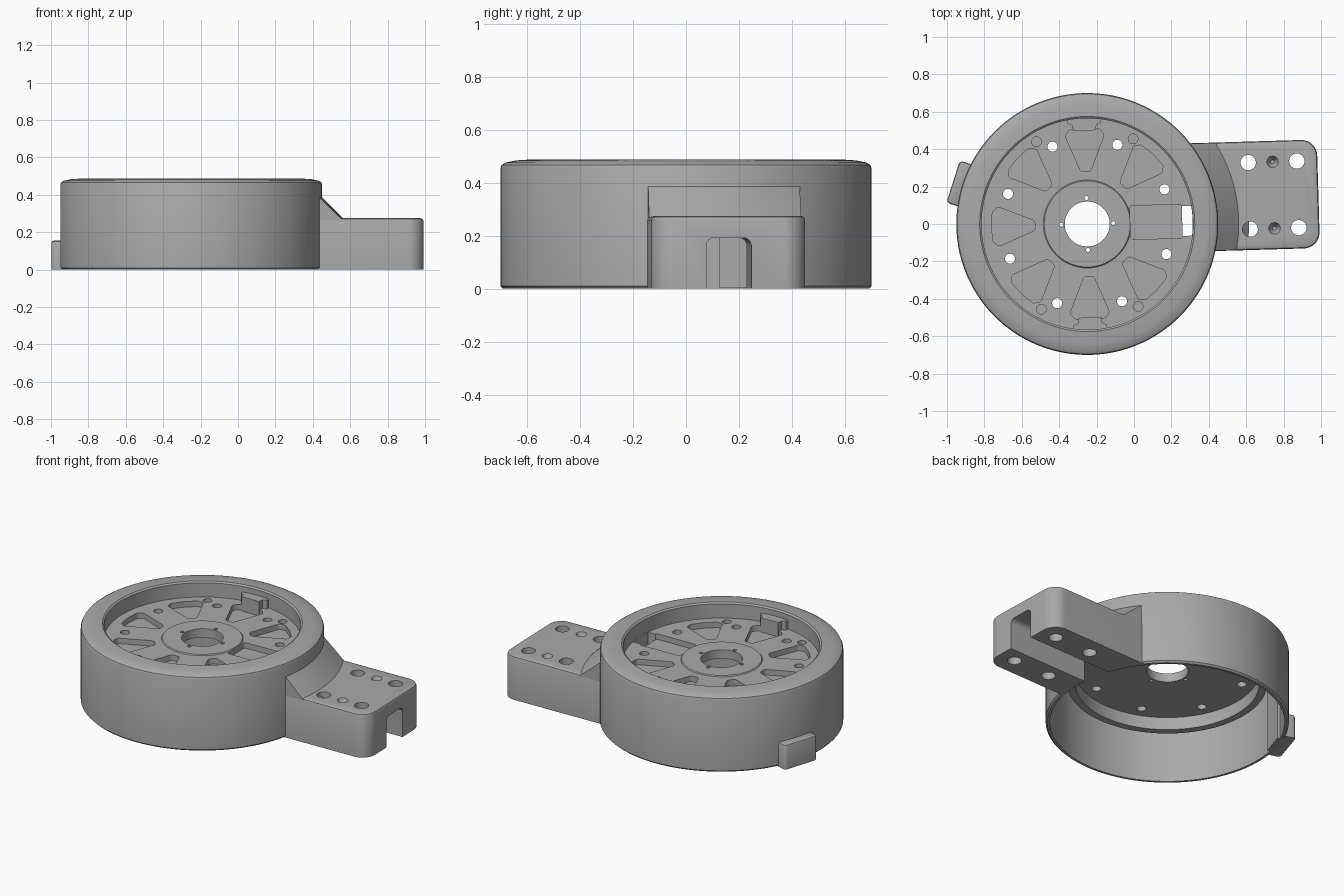
import bpy, bmesh, math
from mathutils import Matrix, Vector

old = bpy.data.objects.get("Cube")
if old:
    bpy.data.objects.remove(old, do_unlink=True)

grey = bpy.data.materials.new("plain grey")
grey.use_nodes = True
grey.diffuse_color = (0.40, 0.40, 0.40, 1)
grey.node_tree.nodes["Principled BSDF"].inputs["Base Color"].default_value = grey.diffuse_color

# Everything is built around the drum axis, then turned and moved into place
PLACE = Matrix.Translation((-0.25, 0, 0)) @ Matrix.Rotation(math.radians(1.7), 4, 'Z')


def polar(r, deg):
    a = math.radians(deg)
    return (r * math.cos(a), r * math.sin(a))


def finish(name, bm):
    bmesh.ops.recalc_face_normals(bm, faces=bm.faces[:])
    me = bpy.data.meshes.new(name)
    bm.to_mesh(me)
    bm.free()
    me.materials.append(grey)
    ob = bpy.data.objects.new(name, me)
    ob.matrix_world = PLACE
    bpy.context.collection.objects.link(ob)
    return ob


def add_prism(bm, pts, z0, z1, chamfer=0):
    base = bm.faces.new([bm.verts.new((x, y, z0)) for x, y in pts])
    top = bmesh.ops.extrude_face_region(bm, geom=[base])["geom"]
    bmesh.ops.translate(bm, vec=(0, 0, z1 - z0), verts=[v for v in top if isinstance(v, bmesh.types.BMVert)])
    if chamfer:
        cap = [f for f in top if isinstance(f, bmesh.types.BMFace)][0]
        bmesh.ops.bevel(bm, geom=cap.edges[:], offset=chamfer, segments=2, profile=0.5, affect='EDGES')


def add_cyl(bm, x, y, r, z0, z1, r_top=None, seg=24):
    bmesh.ops.create_cone(bm, cap_ends=True, segments=seg, radius1=r, radius2=r if r_top is None else r_top,
                          depth=z1 - z0, matrix=Matrix.Translation((x, y, (z0 + z1) / 2)))


def rounded(pts, radius, n=5):
    """Round the corners of a convex outline."""
    out = []
    for i, p in enumerate(pts):
        p = Vector(p)
        a = (Vector(pts[i - 1]) - p).normalized()
        b = (Vector(pts[(i + 1) % len(pts)]) - p).normalized()
        half = a.angle(b) / 2
        centre = p + (a + b).normalized() * radius / math.sin(half)
        s = p + a * radius / math.tan(half) - centre
        e = p + b * radius / math.tan(half) - centre
        for k in range(n + 1):
            d = s.lerp(e, k / n).normalized() * radius
            out.append(tuple(centre + d))
    return out


def rect(x0, x1, y0, y1):
    return [(x0, y0), (x1, y0), (x1, y1), (x0, y1)]


def lathe(name, profile, seg=128):
    bm = bmesh.new()
    vs = [bm.verts.new((r, 0, z)) for r, z in profile]
    es = [bm.edges.new((vs[i - 1], vs[i])) for i in range(len(vs))]
    bmesh.ops.spin(bm, geom=vs + es, cent=(0, 0, 0), axis=(0, 0, 1), angle=math.tau, steps=seg, use_merge=True)
    bmesh.ops.remove_doubles(bm, verts=bm.verts[:], dist=1e-5)
    return finish(name, bm)


def boolean(target, bm, op='DIFFERENCE'):
    tool = finish("cutter", bm)
    tool.hide_render = True
    mod = target.modifiers.new("cut", 'BOOLEAN')
    mod.object, mod.operation, mod.solver = tool, op, 'EXACT'
    bpy.context.view_layer.objects.active = target
    bpy.ops.object.modifier_apply(modifier=mod.name)
    bpy.data.objects.remove(tool, do_unlink=True)


# Drum: thin outer wall, domed rim, recessed plate with a centre hole and a skirt below
PLATE, UNDER = 0.39, 0.34
housing = lathe("drum_housing", [
    (0.675, 0), (0.69, 0), (0.70, 0.01), (0.70, 0.455), (0.695, 0.467), (0.68, 0.476), (0.64, 0.484), (0.575, 0.488),
    (0.565, 0.48), (0.565, PLATE), (0.235, PLATE), (0.23, PLATE + 0.006), (0.12, PLATE + 0.006),
    (0.12, UNDER), (0.53, UNDER), (0.53, 0.26), (0.575, 0.26), (0.575, 0.44), (0.675, 0.44)])

# Plate cuts: wedge pockets, screw holes, blind holes and pin holes
bm = bmesh.new()
for k in range(8):
    add_cyl(bm, *polar(0.453, 22.5 + 45 * k), 0.027, 0.2, 0.45)
    if k:
        spin = Matrix.Rotation(math.radians(45 * k), 2)
        wedge = [(0.28, -0.025), (0.475, -0.105), (0.505, -0.08), (0.512, 0), (0.505, 0.08), (0.475, 0.105), (0.28, 0.025)]
        wedge = rounded(wedge, 0.02, 3)
        add_prism(bm, [tuple(spin @ Vector(p)) for p in wedge], PLATE - 0.035, 0.46)
for a in (60, 120, 240, 300):
    add_cyl(bm, *polar(0.517, a), 0.026, PLATE - 0.03, 0.45)
for a in (0, 90, 180, 270):
    add_cyl(bm, *polar(0.139, a), 0.011, 0.3, 0.45, seg=12)
add_prism(bm, rounded(rect(0.23, 0.51, -0.09, 0.09), 0.015, 3), PLATE - 0.035, 0.46)
boolean(housing, bm)

# Cable opening at the plate edge
bm = bmesh.new()
rim = [polar(0.564, a) for a in range(-8, 9, 2)]
add_prism(bm, [(0.508, 0.08), (0.508, -0.08)] + rim, 0.2, 0.46)
boolean(housing, bm)

# Retaining lugs on opposite sides of the recess
for name, sign in (("back_lug", 1), ("front_lug", -1)):
    bm = bmesh.new()
    lug = [(-0.06, 0.50), (0.06, 0.50), (0.065, 0.53), (0.09, 0.54), (0.09, 0.575), (-0.09, 0.575), (-0.09, 0.54), (-0.065, 0.53)]
    add_prism(bm, [(x, y * sign) for x, y in lug], PLATE - 0.04, 0.445)
    finish(name, bm)

# Mounting arm with rounded outer corners
Y0, Y1, MID = -0.165, 0.415, 0.125
bm = bmesh.new()
outline = [(0.5, Y0)] + rounded([(0.5, Y0), (1.24, Y0), (1.24, Y1), (0.5, Y1)], 0.085, 8)[9:27] + [(0.5, Y1)]
add_prism(bm, outline, 0, 0.275, 0.016)
arm = finish("mounting_arm", bm)
bm = bmesh.new()
add_cyl(bm, 0, 0, 0.685, -0.1, 0.5, seg=128)
boolean(arm, bm)
bm = bmesh.new()
for y in (MID - 0.178, MID + 0.178):
    for x in (0.87, 1.13):
        add_cyl(bm, x, y, 0.041, -0.1, 0.4, seg=32)
    add_cyl(bm, 1.0, y, 0.01, 0.23, 0.285, 0.036)
boolean(arm, bm)


# Cable channel under the arm, open into the drum
def channel():
    bm = bmesh.new()
    section = rounded([(MID - 0.085, -0.1), (MID + 0.085, -0.1), (MID + 0.085, 0.192), (MID - 0.085, 0.192)], 0.03, 4)
    start = bm.faces.new([bm.verts.new((0.62, y, z)) for y, z in section])
    ext = bmesh.ops.extrude_face_region(bm, geom=[start])["geom"]
    bmesh.ops.translate(bm, vec=(0.8, 0, 0), verts=[v for v in ext if isinstance(v, bmesh.types.BMVert)])
    return bm


boolean(arm, channel())
boolean(housing, channel())

# Conical gusset blending the drum wall into the arm
bm = bmesh.new()
add_cyl(bm, 0, 0, 0.865, 0.22, 0.395, 0.69, seg=128)
gusset = finish("arm_gusset", bm)
bm = bmesh.new()
add_prism(bm, rect(0.4, 1.0, Y0 + 0.002, Y1 - 0.002), 0.2, 0.42)
boolean(gusset, bm, 'INTERSECT')
bm = bmesh.new()
add_cyl(bm, 0, 0, 0.685, 0.1, 0.5, seg=128)
boolean(gusset, bm)

# Side tab with a screw hole, and the flat pad behind it
turn = Matrix.Rotation(math.radians(160.8), 4, 'Z')
bm = bmesh.new()
add_prism(bm, [(0.685, -0.118)] + rounded(rect(0.685, 0.752, -0.118, 0.118), 0.02, 4)[5:15] + [(0.685, 0.118)], 0, 0.155, 0.012)
bm.transform(turn)
tab = finish("side_tab", bm)
bm = bmesh.new()
add_cyl(bm, 0.718, 0, 0.022, -0.05, 0.1)
bm.transform(turn)
boolean(tab, bm)
bm = bmesh.new()
add_prism(bm, rect(0.655, 0.685, -0.075, 0.075), 0.002, 0.44)
bm.transform(turn)
finish("tab_backing", bm)

# Smooth curved walls, keep machined edges sharp
bpy.ops.object.select_all(action='DESELECT')
for ob in bpy.context.scene.objects:
    if ob.type == 'MESH' and ob.data.materials and ob.data.materials[0] == grey:
        ob.select_set(True)
        bpy.context.view_layer.objects.active = ob
bpy.ops.object.shade_smooth_by_angle(angle=math.radians(30))
